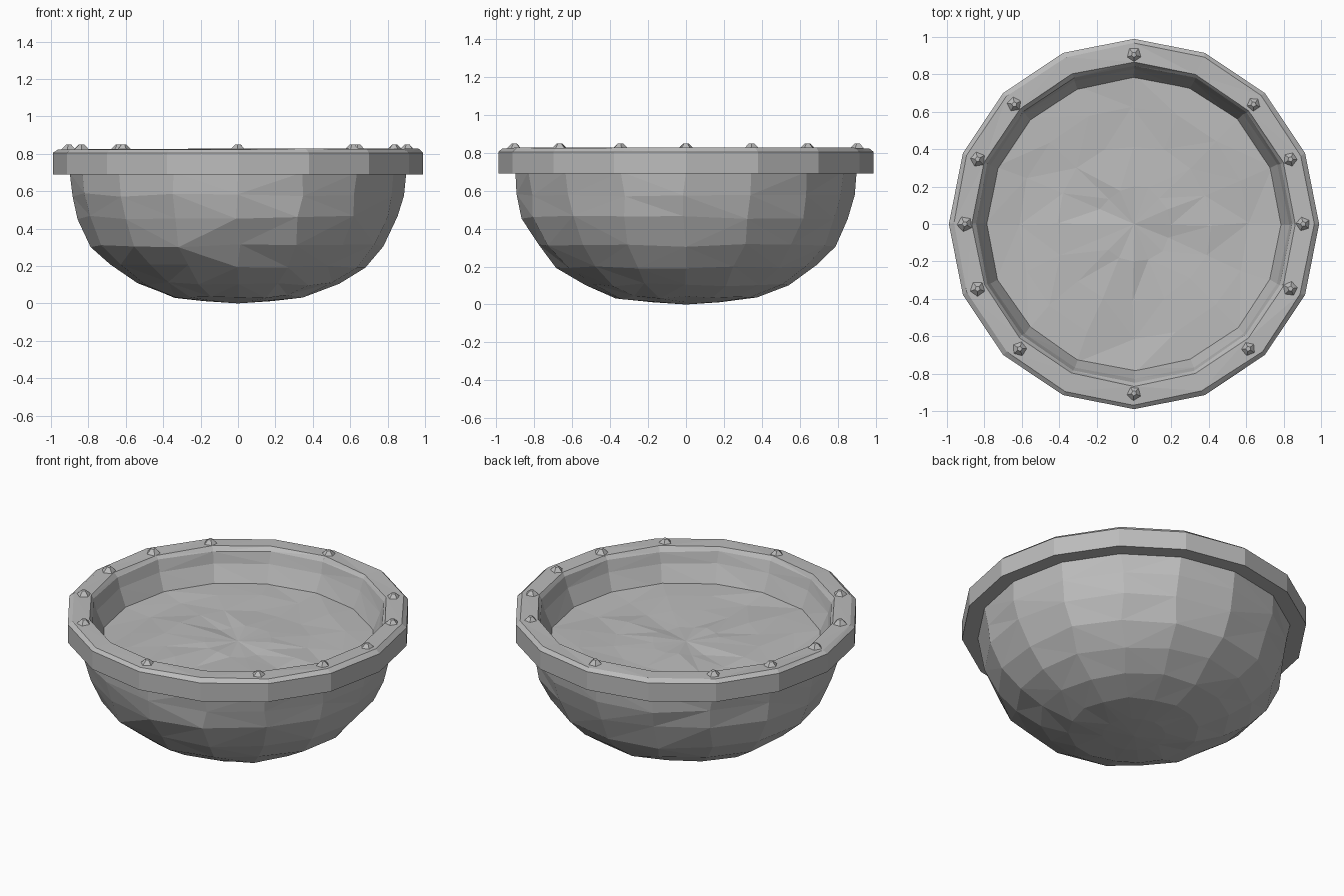
import bpy, bmesh, math, random
from mathutils import Matrix

if "Cube" in bpy.data.objects:
    bpy.data.objects.remove(bpy.data.objects["Cube"])

random.seed(4)
SIDES = 16
stone = bpy.data.materials.new("grey stone")
stone.diffuse_color = (0.5, 0.5, 0.5, 1)
stone.use_nodes = True
stone.node_tree.nodes["Principled BSDF"].inputs["Base Color"].default_value = stone.diffuse_color


def finish(bm, name):
    bmesh.ops.recalc_face_normals(bm, faces=bm.faces)
    mesh = bpy.data.meshes.new(name)
    bm.to_mesh(mesh)
    bm.free()
    mesh.materials.append(stone)
    ob = bpy.data.objects.new(name, mesh)
    bpy.context.collection.objects.link(ob)
    return ob


def lathe(name, profile, jitter, closed=False, pole=None, fixed=()):
    """Sweep (radius, z) points around z with hand-hewn unevenness."""
    bm = bmesh.new()
    rings = []
    for k, (r, z) in enumerate(profile):
        j = 0 if k in fixed else jitter
        ring = []
        for i in range(SIDES):
            a = 2 * math.pi * i / SIDES + random.uniform(-j, j) * 2
            rr = r + random.uniform(-j, j)
            ring.append(bm.verts.new((rr * math.cos(a), rr * math.sin(a),
                                      z + random.uniform(-j, j))))
        rings.append(ring)
    pairs = list(zip(rings, rings[1:])) + ([(rings[-1], rings[0])] if closed else [])
    for a, b in pairs:
        for i in range(SIDES):
            n = (i + 1) % SIDES
            bm.faces.new((a[i], a[n], b[n], b[i]))
    if pole is not None:
        tip = bm.verts.new((0, 0, pole))
        for i in range(SIDES):
            bm.faces.new((rings[-1][i], rings[-1][(i + 1) % SIDES], tip))
    bmesh.ops.triangulate(bm, faces=bm.faces[:], quad_method='SHORT_EDGE')
    return finish(bm, name)


# Rounded outer shell of the bowl
lathe("bowl_shell", [(0.90, 0.70), (0.885, 0.58), (0.86, 0.46), (0.785, 0.31),
                     (0.68, 0.20), (0.54, 0.105), (0.37, 0.035), (0.18, 0.012)],
      0.010, pole=0.0, fixed=(0, 7))

# Faceted rim band with chamfered top edges and sloping inner wall
lathe("rim", [(0.895, 0.69), (0.99, 0.69), (0.99, 0.805), (0.965, 0.825),
              (0.865, 0.825), (0.845, 0.80), (0.83, 0.73), (0.775, 0.60)],
      0.004, closed=True, fixed=(0, 1, 2))

# Uneven floor inside the bowl
lathe("bowl_floor", [(0.80, 0.625), (0.62, 0.62), (0.42, 0.62), (0.2, 0.62)],
      0.012, pole=0.62, fixed=(0,))

# Small pointed studs along the rim top
for deg in (0, 22.5, 45, 90, 135, 157.5, 180, 202.5, 227.5, 270, 312.5, 337.5):
    bm = bmesh.new()
    a = math.radians(deg)
    place = (Matrix.Translation((0.905 * math.cos(a), 0.905 * math.sin(a), 0.832))
             @ Matrix.Rotation(random.uniform(0, 1.2), 4, 'Z'))
    bmesh.ops.create_cone(bm, cap_ends=True, segments=5, radius1=0.05,
                          radius2=0.014, depth=0.036, matrix=place)
    finish(bm, "rim_stud")
